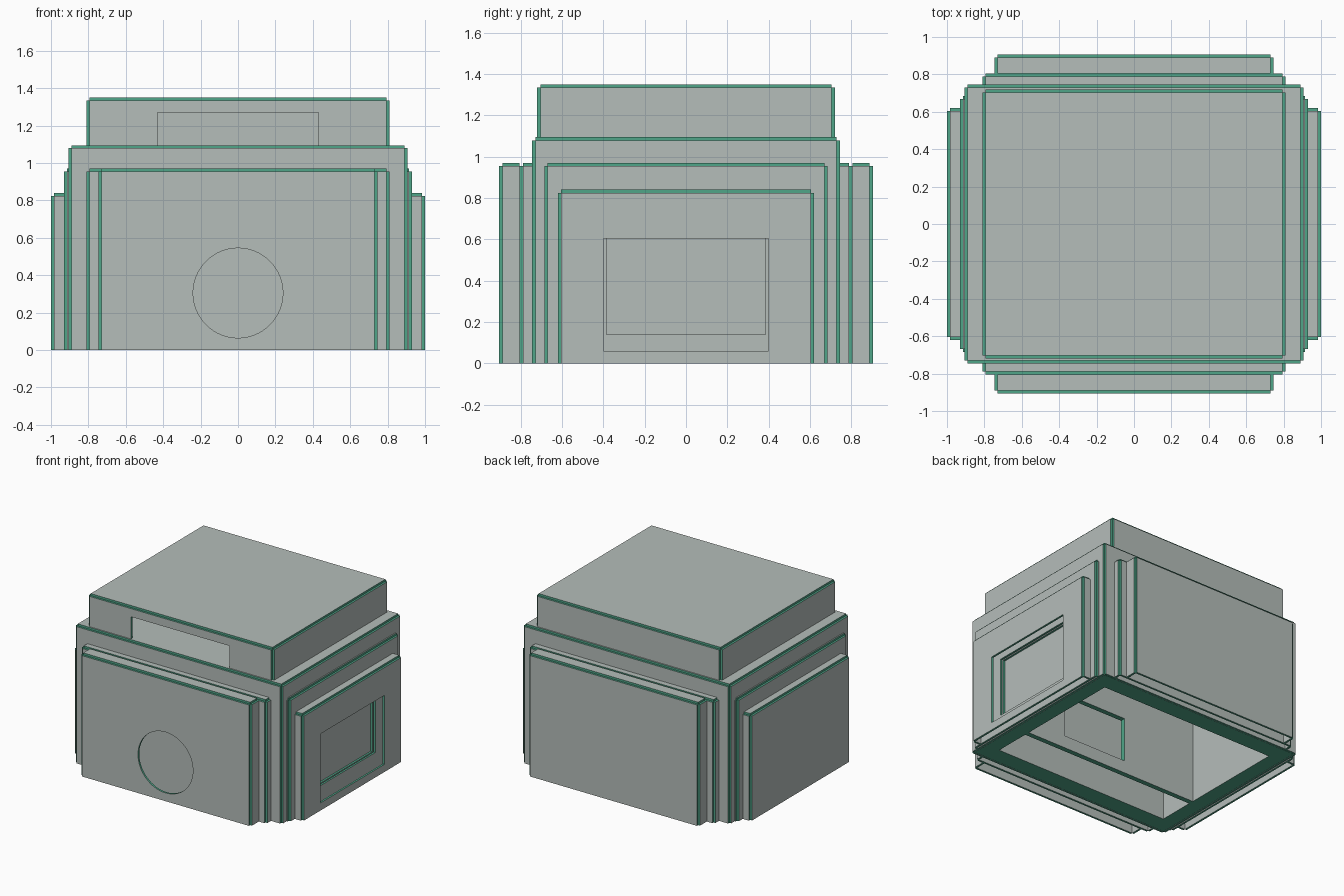
import bpy
import bmesh
from mathutils import Vector

cube = bpy.data.objects.get("Cube")
if cube:
    bpy.data.objects.remove(cube, do_unlink=True)

T = 0.016  # sheet thickness


def make_material(name, colour):
    mat = bpy.data.materials.new(name)
    mat.use_nodes = True
    mat.diffuse_color = colour
    mat.node_tree.nodes["Principled BSDF"].inputs["Base Color"].default_value = colour
    return mat


GREY = make_material("pale_grey_sheet", (0.46, 0.51, 0.49, 1))
GREEN = make_material("green_cut_edge", (0.08, 0.38, 0.25, 1))


def block(name, lo, hi):
    lo, hi = Vector(lo), Vector(hi)
    bm = bmesh.new()
    bmesh.ops.create_cube(bm, size=1)
    for v in bm.verts:
        v.co = Vector(a + (b - a) * (c + 0.5) for a, b, c in zip(lo, hi, v.co))
    mesh = bpy.data.meshes.new(name)
    bm.to_mesh(mesh)
    bm.free()
    obj = bpy.data.objects.new(name, mesh)
    bpy.context.collection.objects.link(obj)
    return obj


def paint(obj, axis):
    # broad faces grey, cut edges green
    obj.data.materials.clear()
    obj.data.materials.append(GREY)
    obj.data.materials.append(GREEN)
    for poly in obj.data.polygons:
        poly.material_index = 0 if abs(poly.normal[axis]) > 0.9 else 1


def panel(name, axis, lo, hi, cutter=None):
    obj = block(name, lo, hi)
    if cutter:
        mod = obj.modifiers.new("opening", "BOOLEAN")
        mod.operation = "DIFFERENCE"
        mod.solver = "EXACT"
        mod.object = cutter
        bpy.context.view_layer.update()
        result = obj.evaluated_get(bpy.context.evaluated_depsgraph_get())
        mesh = bpy.data.meshes.new_from_object(result)
        obj.modifiers.clear()
        obj.data = mesh
        bpy.data.objects.remove(cutter, do_unlink=True)
    paint(obj, axis)
    return obj


def shell(name, x0, x1, y0, y1, z0, z1, skip=(), cuts=None):
    # sheets meet with a small step left open along every edge
    cuts = cuts or {}
    sheets = {
        "left": (0, (x1 - T, y0 + T, z0), (x1, y1 - T, z1 - T)),
        "right": (0, (x0, y0 + T, z0), (x0 + T, y1 - T, z1 - T)),
        "front": (1, (x0 + T, y0, z0), (x1 - T, y0 + T, z1 - T)),
        "back": (1, (x0 + T, y1 - T, z0), (x1 - T, y1, z1 - T)),
        "top": (2, (x0 + T, y0 + T, z1 - T), (x1 - T, y1 - T, z1)),
    }
    for side, (axis, lo, hi) in sheets.items():
        if side not in skip:
            panel(f"{name}_{side}", axis, lo, hi, cuts.get(side))


def round_cutter(radius, y, z):
    bpy.ops.mesh.primitive_cylinder_add(vertices=64, radius=radius, depth=0.1,
                                        location=(0, y, z), rotation=(1.5707963, 0, 0))
    return bpy.context.object


def window_cutter(x, half, low):
    return block("window_cutter", (x - 0.03, -half, low), (x + 0.03, half, 0.605))


# Main body and raised lid
shell("body", -0.905, 0.905, -0.745, 0.745, 0, 1.095,
      cuts={"left": window_cutter(0.905, 0.385, 0.14)})
shell("lid", -0.81, 0.81, -0.72, 0.72, 1.095, 1.35,
      cuts={"front": block("slot_cutter", (-0.43, -0.8, 1), (0.43, -0.6, 1.27))})

# Stepped layers on the front and back
for side, s in (("front", -1), ("back", 1)):
    inner = "back" if s < 0 else "front"
    for layer, half, near, far in (("inner", 0.81, 0.745, 0.805),
                                   ("outer", 0.745, 0.805, 0.905)):
        ends = sorted((s * near, s * far))
        cuts = {}
        if side == "front" and layer == "outer":
            cuts["front"] = round_cutter(0.24, -0.9, 0.305)
        # sheets run right up to the layer behind
        ends[0 if s > 0 else 1] -= s * T
        shell(f"{side}_{layer}", -half, half, *ends, 0, 0.97, (inner,), cuts)

# Stepped layers on the two sides
for side, s in (("right", -1), ("left", 1)):
    inner = "left" if s < 0 else "right"
    for layer, half, near, far, top, hole in (("inner", 0.685, 0.905, 0.93, 0.97, (0.385, 0.14)),
                                              ("outer", 0.62, 0.93, 1.0, 0.84, (0.4, 0.06))):
        ends = sorted((s * near, s * far))
        ends[0 if s > 0 else 1] -= s * T
        cuts = {"left": window_cutter(far, *hole)} if s > 0 else {}
        shell(f"{side}_{layer}", *ends, -half, half, 0, top, (inner,), cuts)

# Thick inner lining and a cross wall, open underneath
for name, s in (("right", -1), ("left", 1)):
    xs = sorted((s * 0.77, s * 0.887))
    panel(f"lining_{name}", 0, (xs[0], -0.727, 0), (xs[1], 0.727, 1.078))
for name, s in (("front", -1), ("back", 1)):
    ys = sorted((s * 0.59, s * 0.727))
    panel(f"lining_{name}", 1, (-0.77, ys[0], 0), (0.77, ys[1], 1.078))
panel("cross_wall", 1, (-0.77, -0.3, 0), (0.77, -0.26, 1.078),
      block("cross_wall_cutter", (-0.13, -0.4, 0.1), (0.43, -0.1, 0.45)))
